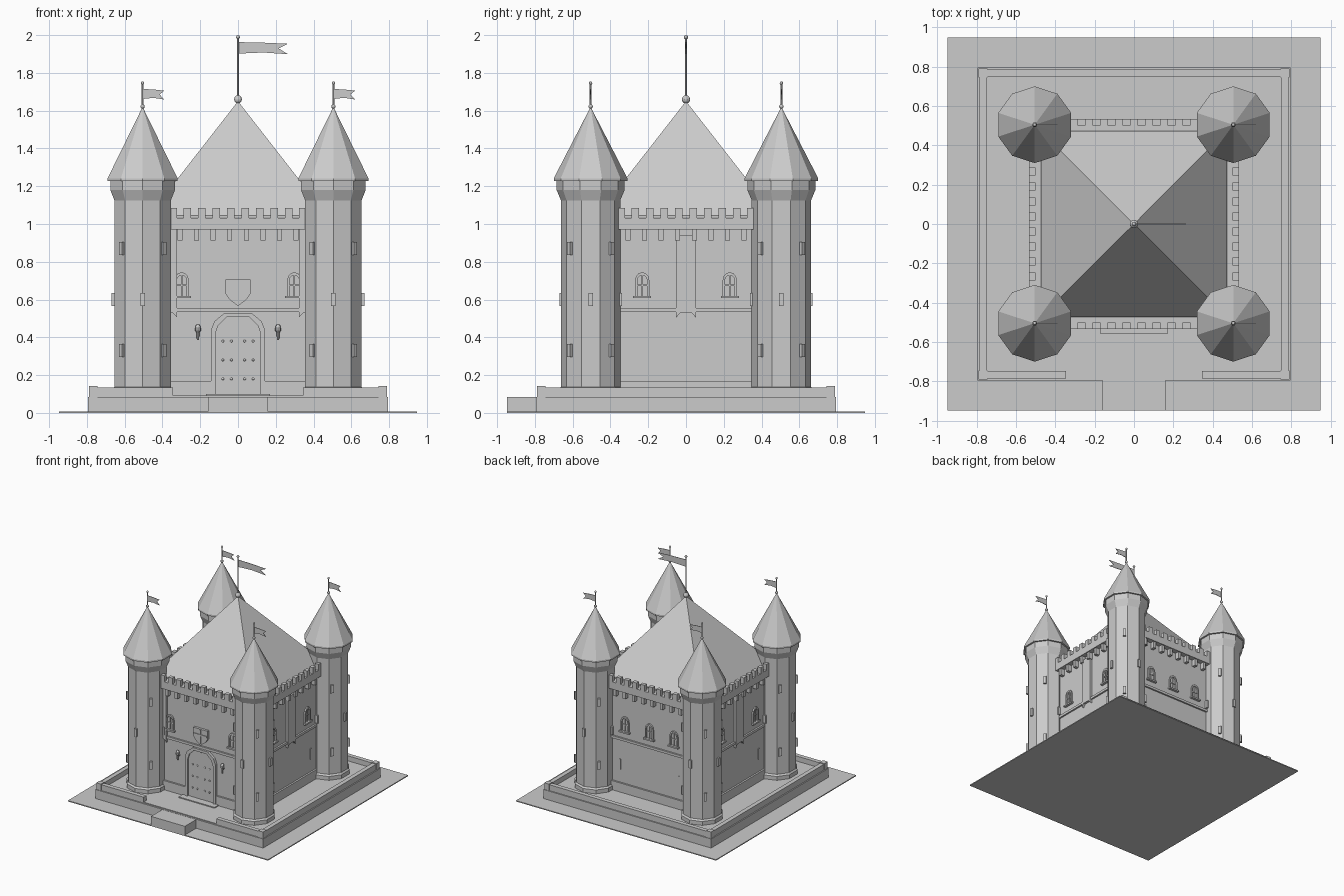
import bpy, bmesh, math
from mathutils import Matrix, Vector

if "Cube" in bpy.data.objects:
    bpy.data.objects.remove(bpy.data.objects["Cube"])

stone = bpy.data.materials.new("light_grey_stone")
stone.diffuse_color = (0.6, 0.6, 0.6, 1)
stone.use_nodes = True
stone.node_tree.nodes["Principled BSDF"].inputs["Base Color"].default_value = stone.diffuse_color


def finish(name, bm, matrix=None):
    if matrix:
        bm.transform(matrix)
    bmesh.ops.recalc_face_normals(bm, faces=bm.faces)
    me = bpy.data.meshes.new(name)
    bm.to_mesh(me)
    bm.free()
    me.materials.append(stone)
    ob = bpy.data.objects.new(name, me)
    bpy.context.collection.objects.link(ob)
    return ob


def box(name, x0, x1, y0, y1, z0, z1, matrix=None):
    bm = bmesh.new()
    bmesh.ops.create_cube(bm, size=1)
    bm.transform(Matrix.Translation(((x0 + x1) / 2, (y0 + y1) / 2, (z0 + z1) / 2))
                 @ Matrix.Diagonal((x1 - x0, y1 - y0, z1 - z0, 1)))
    return finish(name, bm, matrix)


def plate(name, pts, y0, y1, matrix=None):
    """Outline in x, z pushed from y0 to y1."""
    bm = bmesh.new()
    f = bm.faces.new([bm.verts.new((x, y0, z)) for x, z in pts])
    g = bmesh.ops.extrude_face_region(bm, geom=[f])
    bmesh.ops.translate(bm, vec=(0, y1 - y0, 0),
                        verts=[v for v in g["geom"] if isinstance(v, bmesh.types.BMVert)])
    return finish(name, bm, matrix)


def turned(name, profile, sides, centre, phase=math.pi / 2):
    """Radius, z profile swept round with flat sides."""
    bm = bmesh.new()
    rings = []
    for r, z in profile:
        rings.append([bm.verts.new((centre[0] + r * math.cos(phase + 2 * math.pi * i / sides),
                                    centre[1] + r * math.sin(phase + 2 * math.pi * i / sides), z))
                      for i in range(sides)])
    for a, b in zip(rings, rings[1:]):
        for i in range(sides):
            j = (i + 1) % sides
            bm.faces.new((a[i], a[j], b[j], b[i]))
    bm.faces.new(rings[0])
    bm.faces.new(rings[-1])
    bmesh.ops.remove_doubles(bm, verts=bm.verts, dist=0.0001)
    return finish(name, bm)


def ball(name, r, centre):
    bm = bmesh.new()
    bmesh.ops.create_uvsphere(bm, u_segments=10, v_segments=6, radius=r)
    return finish(name, bm, Matrix.Translation(centre))


def flag(name, x, y, z0, z1, length, notch):
    mid, drop = (z0 + z1) / 2, 0.006
    plate(name, [(x, z0), (x + length * .5, z0 + drop), (x + length, z0 - drop / 2),
                 (x + length - notch, mid - drop / 2), (x + length, z1 - drop * 1.5),
                 (x + length * .5, z1 - drop / 2), (x, z1)], y - .002, y + .002)


# ground and terrace
box("ground", -.948, .948, -.948, .948, 0, .008)
box("terrace", -.795, .795, -.795, .795, .004, .085)
box("terrace_cap", -.783, .783, -.783, .783, .085, .092)
box("entrance_step", -.16, .16, -.948, -.79, .004, .083)
for k in range(4):
    R = Matrix.Rotation(k * math.pi / 2, 4, 'Z')
    if k:
        box("terrace_wall", -.75, .75, -.785, -.748, .085, .135, R)
    else:
        for s in (-1, 1):
            box("terrace_wall", min(s * .345, s * .75), max(s * .345, s * .75),
                -.785, -.748, .085, .135)
    box("terrace_post", -.79, -.745, -.79, -.745, .085, .142, R)

# keep and pyramid roof
W = .49
box("keep", -W, W, -W, W, .085, 1.033)
turned("keep_roof", [(.472 * math.sqrt(2), 1.035), (.472 * math.sqrt(2), 1.045), (0, 1.65)],
       4, (0, 0), math.pi / 4)
ball("roof_ball", .022, (0, 0, 1.66))
turned("main_pole", [(.005, 1.64), (.005, 1.985)], 8, (0, 0))
ball("main_pole_ball", .011, (0, 0, 1.989))
flag("main_flag", 0, 0, 1.902, 1.963, .265, .05)


def arch(hw, z0, spring, top, n=6):
    return [(-hw, z0)] + [(-hw * math.cos(math.pi * i / n),
                           spring + (top - spring) * math.sin(math.pi * i / n))
                          for i in range(n + 1)] + [(hw, z0)]


def window(x, R):
    M = R @ Matrix.Translation((x, 0, 0))
    plate("window_frame", arch(.038, .62, .70, .745) + arch(.026, .62, .70, .73)[::-1],
          -W - .012, -W + .01, M)
    box("window_sill", -.048, .048, -W - .022, -W, .607, .62, M)
    box("window_mullion", -.004, .004, -W - .008, -W, .62, .73, M)
    box("window_bar", -.028, .028, -W - .008, -W, .672, .679, M)


# wall dressing on each side: front, right, back, left
for k in range(4):
    R = Matrix.Rotation(k * math.pi / 2, 4, 'Z')
    box("parapet", -.40, .40, -.535, -.48, .97, 1.033, R)
    for i in range(10):
        x = (i - 4.5) * .0765
        box("merlon", x - .02, x + .02, -.535, -.502, 1.03, 1.085, R)
    for i in range(8):
        x = (i - 3.5) * .088
        box("corbel", x - .013, x + .013, -.525, -.48, .912, .972, R)
    box("string_course", -.38, .38, -W - .014, -W, .535, .556, R)
    if k:
        box("plinth", -.38, .38, -W - .015, -W, .085, .17, R)
    else:
        for s in (-1, 1):
            box("plinth", min(s * .143, s * .38), max(s * .143, s * .38),
                -W - .015, -W, .085, .17)
    for x in ((-.298, .298), (-.232, .232), (-.232, 0, .232), (-.232, .232))[k]:
        window(x, R)
    if k:
        for x in (-.28, .28):
            box("wall_slit", x - .008, x + .008, -W - .005, -W, .28, .37, R)
    if k % 2:
        plate("pilaster", [(-.052, .94), (-.052, .505), (-.03, .53), (.03, .53),
                           (.052, .505), (.052, .94)], -W - .02, -W, R)
    elif k == 0:
        for s in (-1, 1):
            plate("corner_pilaster", [(s * .323, .97), (s * .323, .505),
                                      (s * .345, .53), (s * .38, .53), (s * .38, .97)],
                  -W - .02, -W)

# gate
door = [(-.143, .085), (-.143, .44), (-.125, .485), (-.07, .53),
        (.07, .53), (.125, .485), (.143, .44), (.143, .085)]
inner = [(x * .84, z if z < .1 else z - .022) for x, z in door]
plate("gate_surround", door + inner[::-1], -W - .022, -W)
plate("gate_door", inner, -W - .008, -W)
box("gate_split", -.003, .003, -W - .011, -W, .09, .50)
for x in (-.08, -.035, .035, .08):
    for z in (.18, .28, .38):
        ball("door_stud", .007, (x, -W - .009, z))
box("threshold", -.17, .17, -.56, -W, .085, .10)

# shield
plate("shield", [(-.067, .705), (-.067, .632), (-.045, .60), (0, .565),
                 (.045, .60), (.067, .632), (.067, .705)], -W - .02, -W)
box("shield_cross_post", -.006, .006, -W - .025, -W, .58, .70)
box("shield_cross_bar", -.062, .062, -W - .025, -W, .648, .66)

# torches beside the gate
for s in (-1, 1):
    c = (s * .212, -W - .025)
    turned("torch", [(.006, .387), (.008, .425), (.015, .435), (.015, .45)], 8, c)
    ball("torch_flame", .014, (c[0], c[1], .455))
    box("torch_bracket", c[0] - .005, c[0] + .005, c[1], -W, .415, .427)

# corner towers
for sx in (-1, 1):
    for sy in (-1, 1):
        c = (sx * .505, sy * .505)
        turned("tower", [(.168, .085), (.168, .125), (.157, .138), (.157, 1.125), (.18, 1.18),
                         (.18, 1.235)], 10, c)
        turned("tower_roof", [(.195, 1.228), (.195, 1.242), (0, 1.62)], 10, c)
        ball("tower_roof_ball", .012, (*c, 1.622))
        turned("tower_pole", [(.005, 1.60), (.005, 1.745)], 8, c)
        ball("tower_pole_ball", .009, (*c, 1.746))
        flag("tower_flag", c[0], c[1], 1.662, 1.715, .115, .025)
        for z, a0 in ((.33, 45), (.6, 0), (.87, 45)):
            for q in range(4):
                M = (Matrix.Translation((*c, 0))
                     @ Matrix.Rotation(math.radians(a0 + 90 * q), 4, 'Z'))
                box("tower_slit", .13, .165, -.012, .012, z - .034, z + .034, M)
